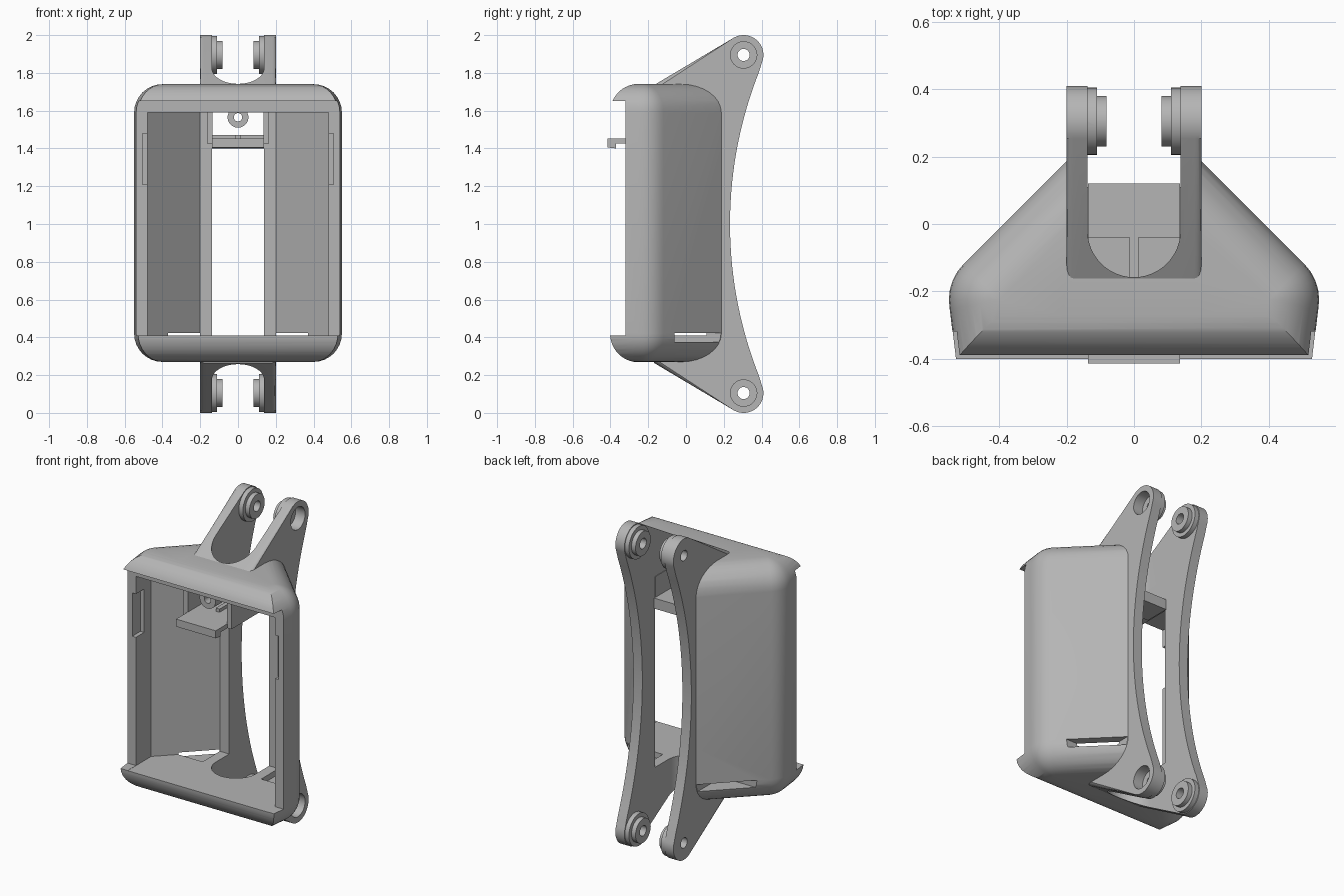
import bpy, bmesh, math
from mathutils import Vector

cube = bpy.data.objects.get("Cube")
if cube:
    bpy.data.objects.remove(cube, do_unlink=True)

grey = bpy.data.materials.new("plain_grey")
grey.use_nodes = True
grey.diffuse_color = (0.46, 0.46, 0.46, 1)
grey.node_tree.nodes["Principled BSDF"].inputs["Base Color"].default_value = (0.46, 0.46, 0.46, 1)

TO_3D = {
    "x": lambda u, v, w: (w, u, v),
    "y": lambda u, v, w: (u, w, v),
    "z": lambda u, v, w: (u, v, w),
}


def finish(name, bm):
    bmesh.ops.recalc_face_normals(bm, faces=bm.faces)
    mesh = bpy.data.meshes.new(name)
    bm.to_mesh(mesh)
    bm.free()
    mesh.materials.append(grey)
    obj = bpy.data.objects.new(name, mesh)
    bpy.context.collection.objects.link(obj)
    return obj


def prism(name, pts, axis, lo, hi, round_edges=0):
    """Extrude a flat outline along an axis, optionally rounding its rims."""
    bm = bmesh.new()
    ends = [[bm.verts.new(TO_3D[axis](u, v, w)) for u, v in pts] for w in (lo, hi)]
    caps = [bm.faces.new(e) for e in ends]
    n = len(pts)
    for i in range(n):
        j = (i + 1) % n
        bm.faces.new((ends[0][i], ends[0][j], ends[1][j], ends[1][i]))
    if round_edges:
        rims = [e for f in caps for e in f.edges]
        bmesh.ops.bevel(bm, geom=rims, offset=round_edges, segments=4,
                        profile=0.5, affect="EDGES")
    return finish(name, bm)


def box(name, x0, x1, y0, y1, z0, z1):
    return prism(name, [(x0, y0), (x1, y0), (x1, y1), (x0, y1)], "z", z0, z1)


def arc(cu, cv, r, a0, a1, n=16):
    return [(cu + r * math.cos(math.radians(a0 + (a1 - a0) * i / n)),
             cv + r * math.sin(math.radians(a0 + (a1 - a0) * i / n))) for i in range(n + 1)]


def disc(name, cu, cv, r, axis, lo, hi):
    return prism(name, arc(cu, cv, r, 0, 360, 40)[:-1], axis, lo, hi)


def combine(target, tool, operation="DIFFERENCE"):
    mod = target.modifiers.new("combine", "BOOLEAN")
    mod.operation = operation
    mod.solver = "EXACT"
    mod.object = tool
    bpy.context.view_layer.objects.active = target
    bpy.ops.object.modifier_apply(modifier=mod.name)
    bpy.data.objects.remove(tool, do_unlink=True)


def rounded_hull(name, centres, r):
    """Convex skin stretched over equal balls."""
    bm = bmesh.new()
    for c in centres:
        for i in range(17):
            lat = math.pi * (i / 16 - 0.5)
            for k in range(1 if i in (0, 16) else 32):
                lon = math.tau * k / 32
                bm.verts.new(Vector(c) + r * Vector((math.cos(lat) * math.cos(lon),
                                                     math.cos(lat) * math.sin(lon),
                                                     math.sin(lat))))
    bmesh.ops.convex_hull(bm, input=bm.verts[:])
    bmesh.ops.delete(bm, geom=[v for v in bm.verts if not v.link_faces], context="VERTS")
    return finish(name, bm)


# Housing: tapered plan, rounded edges, flat front with rounded top and bottom lips
LOW, HIGH, R = 0.42, 1.59, 0.15
plan = [(0.02, 0.155), (0.4, -0.225), (0.355, -0.6)]
housing = rounded_hull("housing_with_arms",
                       [(s * x, y, z) for x, y in plan for s in (-1, 1) for z in (LOW, HIGH)], R)
side_outline = (arc(-0.25, HIGH, R + 0.002, 90, 180) + arc(-0.25, LOW, R + 0.002, 180, 270)
                + [(0.2, LOW - R - 0.002), (0.2, HIGH + R + 0.002)])
combine(housing, prism("front_rounding", side_outline, "x", -1, 1), "INTERSECT")

# Arms: one curved yoke, split later by the slot
PY, PZ, PR = 0.305, 1.895, 0.105
upper = [(-0.17, 1.735)] + arc(PY, PZ, PR, 119.5, -23, 20)
half = math.degrees(math.asin((PZ - PR * 0.39 - 1) / 2.186))
back = arc(2.419, 1.0, 2.186, 180 - half, 180 + half, 32)[1:-1]
lower = [(y, 2 - z) for y, z in reversed(upper)]
yoke = prism("yoke", upper + back + lower, "x", -0.2, 0.2, 0.02)
combine(housing, yoke, "UNION")

# Cavity, recessed side rims and the slot between the arms
cavity = [(-0.48, -0.7), (0.48, -0.7), (0.48, -0.17), (0.2, 0.11), (-0.2, 0.11), (-0.48, -0.17)]
combine(housing, prism("cavity", cavity, "z", 0.41, 1.59))
combine(housing, box("rim_cut", -1, 1, -0.8, -0.32, 0.411, 1.65))
slot = arc(0, -0.02, 0.138, 180, 360, 24) + [(0.138, 0.8), (-0.138, 0.8)]
combine(housing, prism("slot", slot, "z", -1, 3))

# Bottom drain slits and shallow notches in the side rims
for s in (-1, 1):
    xs = sorted((s * 0.202, s * 0.46))
    combine(housing, box("slit", *xs, -0.06, 0.4, 0.375, 0.422))
    xs = sorted((s * 0.4, s * 0.505))
    combine(housing, box("notch", *xs, -0.5, -0.24, 1.21, 1.48))

# Pivot bosses: stepped discs on the inner arm faces
for z in (PZ, 2 - PZ):
    for s in (-1, 1):
        for r, reach in ((0.1, 0.11), (0.075, 0.082)):
            combine(housing, disc("boss", PY, z, r, "x", *sorted((s * reach, s * 0.16))), "UNION")
    combine(housing, disc("pivot_hole", PY, z, 0.032, "x", -1, 1))
    combine(housing, disc("counterbore", PY, z, 0.07, "x", 0.135, 0.5))

# Latch shelf with a hooked front and a centre rib
latch = prism("latch_shelf",
              [(-0.415, 1.405), (-0.37, 1.4), (-0.37, 1.425), (-0.04, 1.425), (-0.04, 1.405),
               (0.12, 1.405), (0.12, 1.47), (-0.04, 1.47), (-0.04, 1.452), (-0.415, 1.452)],
              "x", -0.137, 0.137)
rib = box("latch_rib", -0.013, 0.013, -0.2, -0.04, 1.45, 1.472)

# Hanging side panels and the screw eye under the roof
panels = [box(f"{side}_latch_panel", *sorted((s * 0.135, s * 0.165)), -0.3, 0.11, 1.425, 1.6)
          for side, s in (("left", 1), ("right", -1))]
eye = disc("screw_eye", 0, 1.565, 0.055, "y", -0.3, -0.2)
combine(eye, disc("screw_hole", 0, 1.565, 0.022, "y", -0.5, 0))

for obj in [housing, latch, rib, eye] + panels:
    bpy.ops.object.select_all(action="DESELECT")
    obj.select_set(True)
    bpy.context.view_layer.objects.active = obj
    bpy.ops.object.shade_smooth_by_angle(angle=math.radians(30))
